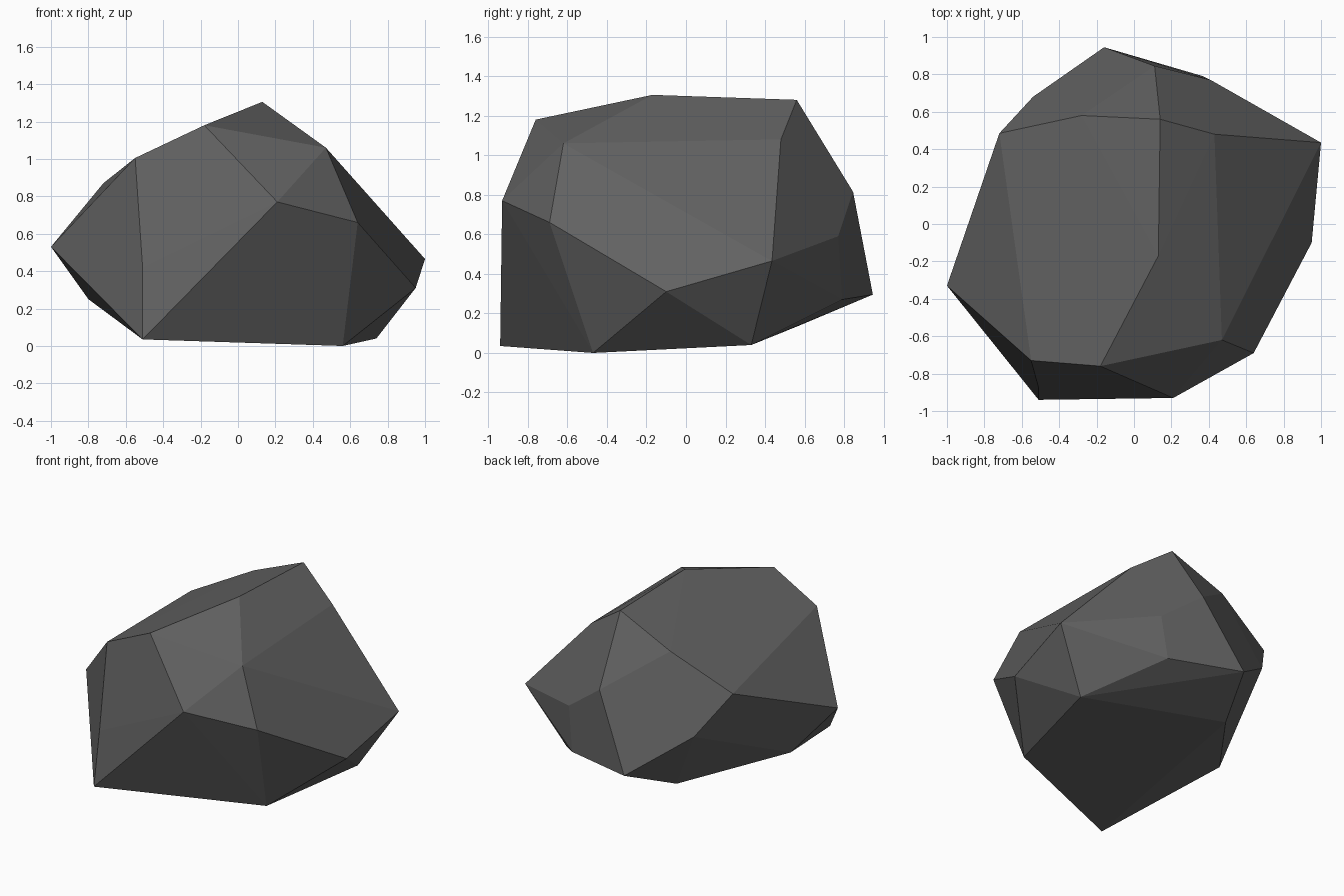
import bpy, bmesh, math

# Corner points of the boulder, wrapped with a convex hull
corners = [
    # base
    (-0.51, -0.94, 0.035), (0.56, -0.47, 0.0), (0.74, 0.33, 0.04),
    (-0.32, 0.565, 0.135), (-0.80, -0.07, 0.25),
    # waist
    (0.95, -0.10, 0.31), (1.0, 0.435, 0.465), (0.37, 0.79, 0.27),
    (-0.16, 0.945, 0.295), (-0.54, 0.68, 0.58), (-1.0, -0.33, 0.53),
    (-0.51, -0.875, 0.42), (0.41, 0.77, 0.59),
    # shoulders
    (0.21, -0.93, 0.77), (0.64, -0.69, 0.66), (0.11, 0.845, 0.815),
    (-0.72, 0.485, 0.87), (-0.55, -0.73, 1.005), (0.47, -0.62, 1.06),
    (0.43, 0.48, 1.08),
    # crown
    (-0.28, 0.58, 1.10), (-0.18, -0.76, 1.18), (0.13, -0.17, 1.305),
    (0.14, 0.56, 1.28),
]

bm = bmesh.new()
for c in corners:
    bm.verts.new(c)
bmesh.ops.convex_hull(bm, input=bm.verts[:])
# Merge nearly coplanar triangles into the larger flat facets
bmesh.ops.dissolve_limit(bm, angle_limit=math.radians(1.5),
                         verts=bm.verts[:], edges=bm.edges[:])
bmesh.ops.recalc_face_normals(bm, faces=bm.faces[:])

mesh = bpy.data.meshes.new("boulder")
bm.to_mesh(mesh)
bm.free()

# Dark stone
stone = bpy.data.materials.new("dark grey stone")
stone.diffuse_color = (0.12, 0.12, 0.12, 1)
mesh.materials.append(stone)

boulder = bpy.data.objects.new("boulder", mesh)
bpy.context.collection.objects.link(boulder)
